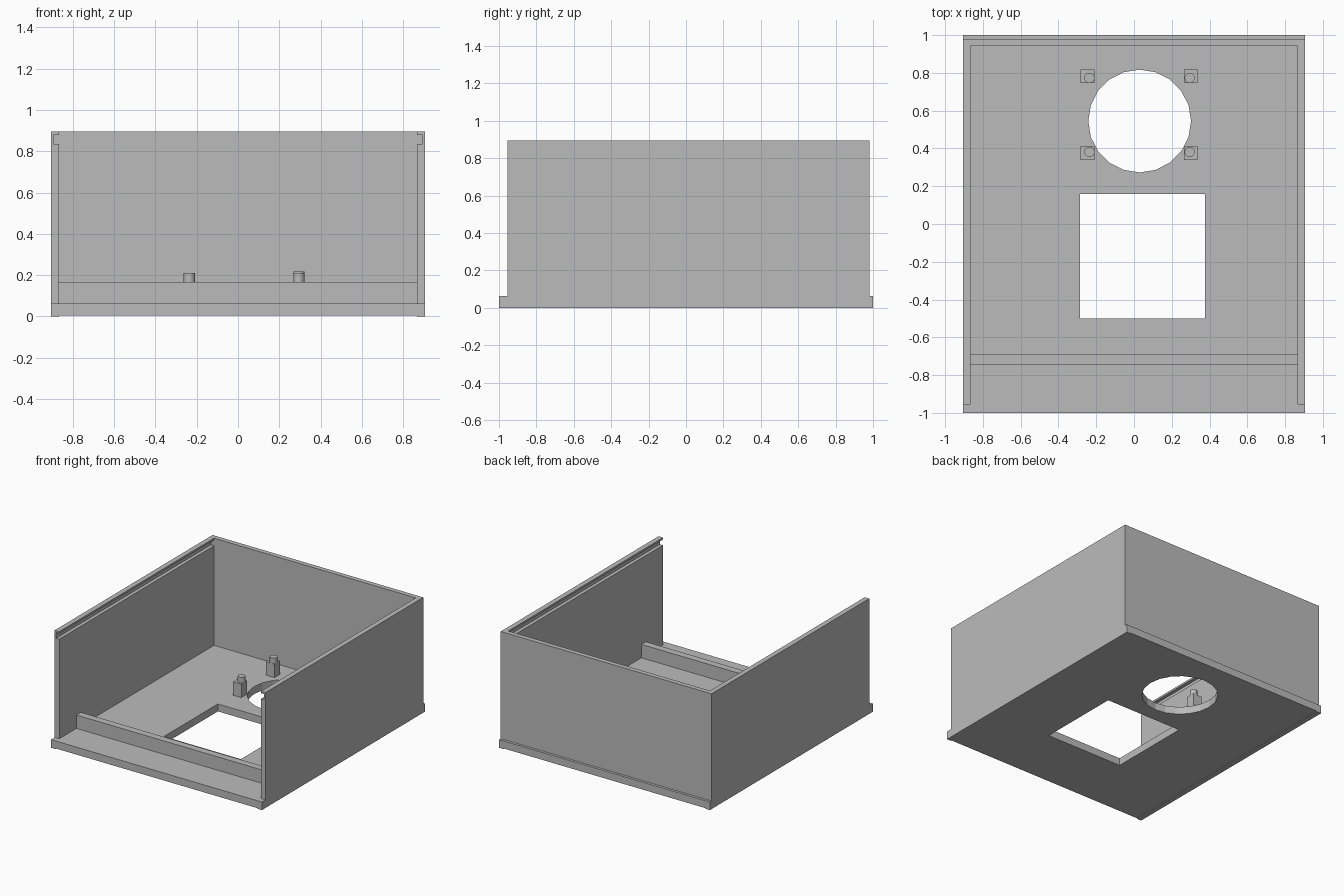
import bpy
import bmesh

cube = bpy.data.objects.get("Cube")
if cube:
    bpy.data.objects.remove(cube, do_unlink=True)

# Single plastic colour
grey = bpy.data.materials.new("grey plastic")
grey.use_nodes = True
colour = (0.5, 0.5, 0.5, 1)
grey.diffuse_color = colour
grey.node_tree.nodes["Principled BSDF"].inputs["Base Color"].default_value = colour


def prism(name, outline, low, high, axis="z"):
    """Extrude a flat outline: (x, y) along z, or (x, z) along y."""
    bm = bmesh.new()
    place = (lambda a, b, t: (a, b, t)) if axis == "z" else (lambda a, b, t: (a, t, b))
    rings = [[bm.verts.new(place(a, b, t)) for a, b in outline] for t in (low, high)]
    for ring in rings:
        bm.faces.new(ring)
    for i in range(len(outline)):
        j = (i + 1) % len(outline)
        bm.faces.new((rings[0][i], rings[0][j], rings[1][j], rings[1][i]))
    bmesh.ops.recalc_face_normals(bm, faces=bm.faces)
    mesh = bpy.data.meshes.new(name)
    bm.to_mesh(mesh)
    bm.free()
    mesh.materials.append(grey)
    obj = bpy.data.objects.new(name, mesh)
    bpy.context.collection.objects.link(obj)
    return obj


def box(name, x0, x1, y0, y1, z0, z1):
    return prism(name, [(x0, y0), (x1, y0), (x1, y1), (x0, y1)], z0, z1)


def cylinder(name, x, y, radius, z0, z1, sides):
    bpy.ops.mesh.primitive_cylinder_add(vertices=sides, radius=radius, depth=z1 - z0,
                                        location=(x, y, (z0 + z1) / 2))
    obj = bpy.context.object
    obj.name = name
    obj.data.materials.append(grey)
    return obj


def cut(target, cutter):
    mod = target.modifiers.new("opening", "BOOLEAN")
    mod.operation = "DIFFERENCE"
    mod.solver = "EXACT"
    mod.object = cutter
    bpy.context.view_layer.objects.active = target
    bpy.ops.object.modifier_apply(modifier=mod.name)
    bpy.data.objects.remove(cutter, do_unlink=True)


W, INNER = 0.905, 0.866       # outer and inner half widths
FLOOR, TOP = 0.063, 0.895     # floor surface and wall rim
FRONT, BACK, BACK_INNER = -0.955, 0.98, 0.943

# Floor with a square window and a round opening
base = box("base_plate", -W, W, -1, 1, 0.005, FLOOR)
cut(base, box("window_cutter", -0.285, 0.375, -0.5, 0.16, -0.1, 0.3))
cut(base, cylinder("round_cutter", 0.03, 0.545, 0.272, -0.1, 0.3, 20))

# Side walls with a lid groove, and thin runners below
profile = [(W, FLOOR), (W, TOP), (INNER, TOP), (INNER, 0.88), (0.893, 0.88),
           (0.893, 0.836), (INNER, 0.836), (INNER, FLOOR)]
for side, s in (("left", 1), ("right", -1)):
    prism(side + "_wall", [(s * x, z) for x, z in profile], FRONT, BACK_INNER, "y")
    box(side + "_runner", *sorted((s * INNER, s * W)), -1, 1, 0, 0.005)

# Back wall and front ridge
box("back_wall", -W, W, BACK_INNER, BACK, FLOOR, TOP)
box("front_ridge", -INNER, INNER, -0.745, -0.69, FLOOR, 0.167)

# Four mounting posts with locating pins
for side, x in (("right", -0.246), ("left", 0.301)):
    for end, y in (("front", 0.376), ("back", 0.782)):
        name = end + "_" + side
        box(name + "_post", x - 0.036, x + 0.036, y - 0.036, y + 0.036, FLOOR, 0.167)
        pin_top = 0.218 if name == "back_left" else 0.21
        pin_x = x + (0.01 if side == "right" else -0.006)
        pin_y = y + (0.005 if end == "front" else -0.009)
        cylinder(name + "_pin", pin_x, pin_y, 0.027, 0.167, pin_top, 20)
